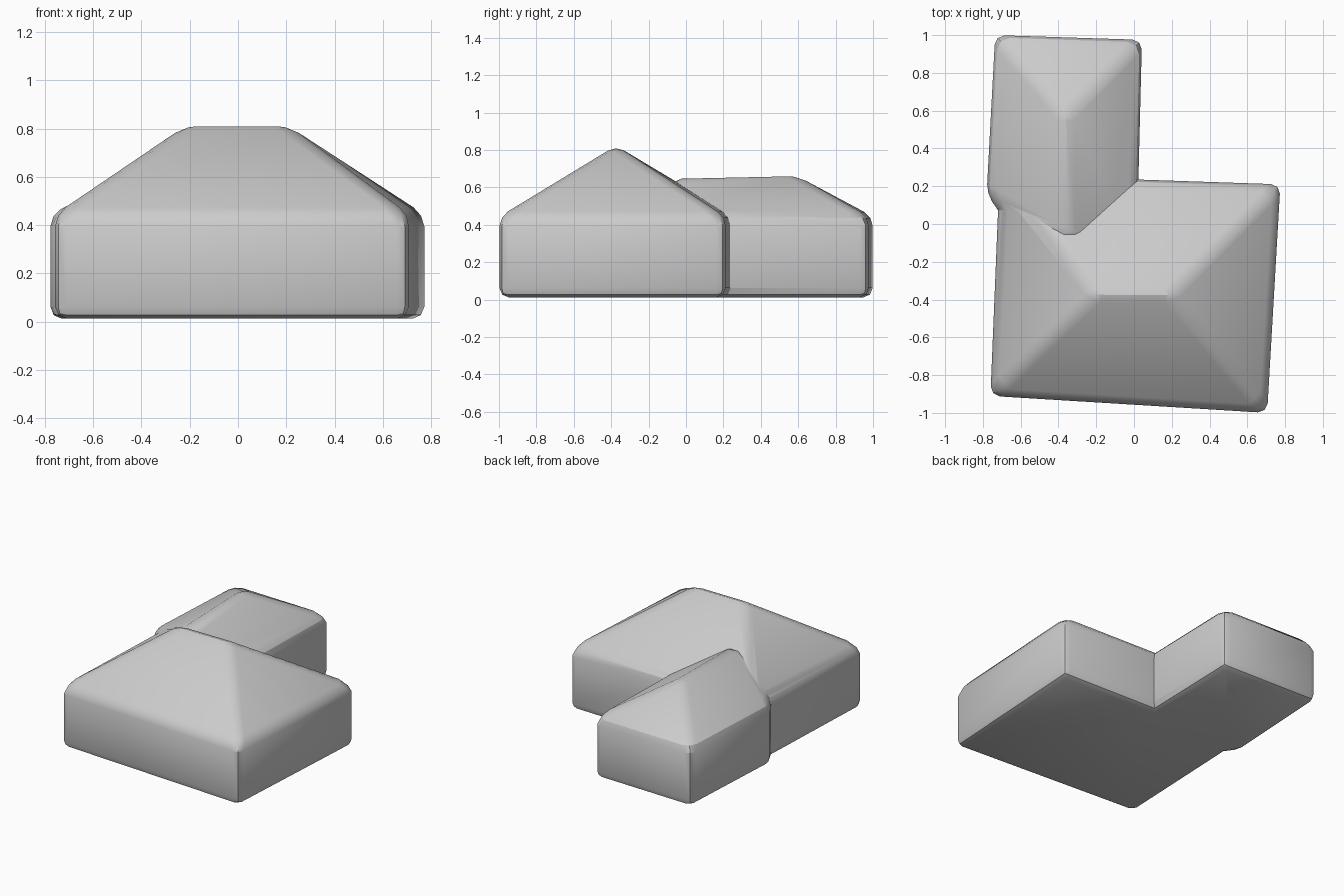
import bpy
import bmesh

# Remove the default cube
cube = bpy.data.objects.get("Cube")
if cube:
    bpy.data.objects.remove(cube, do_unlink=True)

# Single stone grey colour
grey = bpy.data.materials.new("stone_grey")
grey.use_nodes = True
COLOUR = (0.6, 0.6, 0.6, 1.0)
grey.diffuse_color = COLOUR
shader = grey.node_tree.nodes["Principled BSDF"]
shader.inputs["Base Color"].default_value = COLOUR
shader.inputs["Roughness"].default_value = 0.9

FLOOR, EAVE, ROUNDING = 0.012, 0.445, 0.05


def hipped_block(name, footprint, ridge, owners):
    """Walls on a footprint (counter-clockwise) under a hipped roof.
    owners gives, for each corner, the ridge end its hip climbs to."""
    bm = bmesh.new()
    low = [bm.verts.new((x, y, FLOOR)) for x, y in footprint]
    top = [bm.verts.new((x, y, EAVE)) for x, y in footprint]
    peak = [bm.verts.new(p) for p in ridge]
    bm.faces.new(low[::-1])
    for i in range(len(low)):
        j = (i + 1) % len(low)
        bm.faces.new((low[i], low[j], top[j], top[i]))
        a, b = peak[owners[i]], peak[owners[j]]
        if a is b:
            bm.faces.new((top[i], top[j], a))
        else:
            bm.faces.new((top[i], top[j], b))
            bm.faces.new((top[i], b, a))
    bmesh.ops.recalc_face_normals(bm, faces=bm.faces)
    # Soften corners, eaves, hips and ridge
    folds = [e for e in bm.edges if e.calc_face_angle(0) > 0.3]
    bmesh.ops.bevel(bm, geom=folds, offset=ROUNDING, segments=2,
                    profile=0.5, affect='EDGES', clamp_overlap=True)
    bmesh.ops.triangulate(bm, faces=[f for f in bm.faces if len(f.verts) > 4])
    mesh = bpy.data.meshes.new(name)
    bm.to_mesh(mesh)
    bm.free()
    mesh.materials.append(grey)
    obj = bpy.data.objects.new(name, mesh)
    bpy.context.collection.objects.link(obj)
    return obj


# Broad front block, slightly skewed in plan
main = hipped_block(
    "main_house",
    [(-0.76, -0.91), (0.705, -1.0), (0.775, 0.21), (-0.712, 0.26)],
    [(-0.2, -0.375, 0.825), (0.19, -0.375, 0.825)],
    [0, 1, 1, 0])

# Narrow rear wing whose lower ridge runs into the main roof
wing = hipped_block(
    "rear_wing",
    [(-0.6, -0.1), (0.015, -0.1), (0.042, 0.975), (-0.735, 1.0), (-0.78, 0.16)],
    [(-0.35, -0.09, 0.66), (-0.36, 0.57, 0.675)],
    [0, 0, 1, 1, 0])

# Merge the wing into the main house
union = main.modifiers.new("join_wing", 'BOOLEAN')
union.operation = 'UNION'
union.solver = 'EXACT'
union.object = wing
bpy.ops.object.select_all(action='DESELECT')
bpy.context.view_layer.objects.active = main
main.select_set(True)
bpy.ops.object.modifier_apply(modifier=union.name)
bpy.data.objects.remove(wing, do_unlink=True)
bpy.ops.object.shade_smooth_by_angle(angle=0.45)
